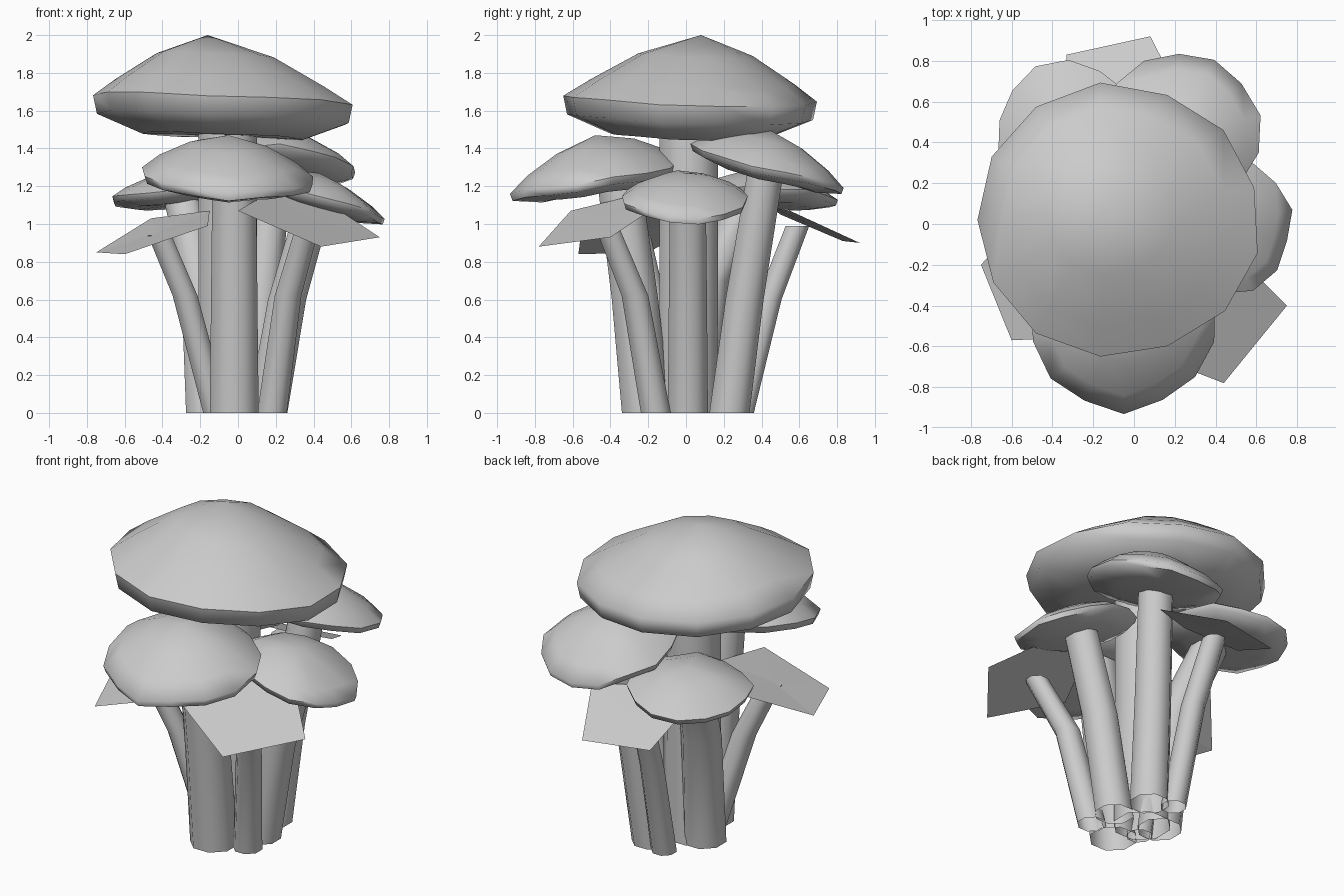
import bpy, bmesh, math, random
from mathutils import Vector

random.seed(4)
if "Cube" in bpy.data.objects:
    bpy.data.objects.remove(bpy.data.objects["Cube"])

grey = bpy.data.materials.new("plain_grey")
grey.use_nodes = True
colour = (0.6, 0.6, 0.6, 1)
grey.diffuse_color = colour
grey.node_tree.nodes["Principled BSDF"].inputs["Base Color"].default_value = colour


def finish(bm, name, smooth=None):
    bmesh.ops.recalc_face_normals(bm, faces=bm.faces)
    mesh = bpy.data.meshes.new(name)
    bm.to_mesh(mesh)
    bm.free()
    mesh.materials.append(grey)
    obj = bpy.data.objects.new(name, mesh)
    bpy.context.collection.objects.link(obj)
    if smooth:
        bpy.ops.object.select_all(action="DESELECT")
        obj.select_set(True)
        bpy.context.view_layer.objects.active = obj
        bpy.ops.object.shade_smooth_by_angle(angle=math.radians(smooth))


def bridge(bm, rings):
    for a, b in zip(rings, rings[1:]):
        n = len(a)
        for i in range(n):
            j = (i + 1) % n
            bm.faces.new((a[i], a[j], b[j], b[i]))


def fan(bm, ring, point):
    tip = bm.verts.new(point)
    for i in range(len(ring)):
        bm.faces.new((ring[i], ring[(i + 1) % len(ring)], tip))


def cap(name, centre, rx, ry, up, down, tilt, apex=(0, 0), sides=14, wobble=0.05, dome=(0.74, 0.35)):
    """Tilted mushroom cap: domed top, narrow rim, shallow underside."""
    c = Vector(centre)
    bm = bmesh.new()
    bumps = [(1 + random.uniform(-wobble, wobble * 0.6),
              random.uniform(-wobble, wobble) * 0.3) for _ in range(sides)]
    # (radius, height, how far the ring follows the apex)
    profile = [(0.45, up * dome[0], 0.5), (0.8, up * dome[1], 0.2), (1, 0, 0),
               (0.97, -down * 0.5, 0), (0.62, -down, 0)]
    rings = []
    for r, h, follow in profile:
        ring = []
        for i, (br, bz) in enumerate(bumps):
            a = math.tau * (i + 0.5) / sides
            x = math.cos(a) * rx * r * br + apex[0] * follow
            y = math.sin(a) * ry * r * br + apex[1] * follow
            z = h + x * tilt[0] + y * tilt[1] + bz * r
            ring.append(bm.verts.new(c + Vector((x, y, z))))
        rings.append(ring)
    bridge(bm, rings)
    fan(bm, rings[0], c + Vector((apex[0], apex[1], up)))
    fan(bm, rings[-1], c + Vector((0, 0, -down * 0.97)))
    finish(bm, name, 65)


def stem(name, path, radius, taper=0.9, sides=8):
    """Hollow tube through the path points, open at the ground."""
    bm = bmesh.new()
    rings = []
    for k, p in enumerate(path):
        r = radius * (1 - (1 - taper) * k / (len(path) - 1))
        rings.append([bm.verts.new(Vector(p) + Vector((
            r * math.cos(math.tau * (i + 0.5) / sides),
            r * math.sin(math.tau * (i + 0.5) / sides), 0)))
            for i in range(sides)])
    bridge(bm, rings)
    bm.faces.new(rings[-1])
    finish(bm, name, 60)


def leaf(name, corners):
    """Thin angular leaf."""
    bm = bmesh.new()
    ring = [bm.verts.new(p) for p in corners]
    fan(bm, ring, sum((Vector(p) for p in corners), Vector()) / len(corners))
    finish(bm, name)


# Caps
cap("main_cap", (-0.08, 0.02, 1.66), 0.7, 0.67, 0.34, 0.195, (-0.04, -0.03),
    apex=(-0.08, 0.06), sides=13, wobble=0.025, dome=(0.69, 0.27))
cap("front_cap", (-0.05, -0.48, 1.25), 0.46, 0.445, 0.22, 0.08, (-0.05, 0.17))
cap("left_cap", (0.43, -0.01, 1.14), 0.345, 0.345, 0.13, 0.065, (-0.3, 0))
cap("back_cap", (0.22, 0.44, 1.31), 0.4, 0.405, 0.19, 0.07, (-0.05, -0.28))
cap("back_right_cap", (-0.32, 0.43, 1.16), 0.365, 0.37, 0.125, 0.06, (0.09, -0.08))

# Cap stems
stem("main_stem", [(-0.05, 0.01, 0), (-0.055, 0.015, 0.8), (-0.055, 0.015, 1.5)], 0.168, taper=1)
stem("front_stem", [(-0.02, -0.21, 0), (-0.02, -0.27, 0.6), (-0.02, -0.35, 1.2)], 0.14)
stem("left_stem", [(0.155, 0.01, 0), (0.26, 0.01, 0.6), (0.4, 0.01, 1.09)], 0.115)
stem("back_stem", [(0.08, 0.23, 0), (0.12, 0.31, 0.6), (0.19, 0.42, 1.27)], 0.115)
stem("back_right_stem", [(-0.155, 0.04, 0), (-0.19, 0.12, 0.7), (-0.29, 0.33, 1.13)], 0.13, taper=0.85)

# Leaf stems
stem("front_left_leaf_stem", [(0.18, -0.16, 0), (0.265, -0.27, 0.62), (0.37, -0.42, 0.99)], 0.085, taper=0.8)
stem("front_right_leaf_stem", [(-0.115, -0.09, 0), (-0.28, -0.18, 0.62), (-0.415, -0.25, 0.94)], 0.075)
stem("back_leaf_stem", [(-0.05, 0.29, 0), (-0.07, 0.44, 0.6), (-0.1, 0.59, 0.99)], 0.075)

# Leaves
leaf("front_left_leaf", [(0.44, -0.78, 0.88), (0.75, -0.4, 0.93), (0.45, -0.1, 1.13),
                         (0.17, -0.2, 1.17), (0, -0.61, 1.07)])
leaf("front_right_leaf", [(-0.75, -0.2, 0.85), (-0.6, -0.57, 0.84), (-0.16, -0.55, 0.99),
                          (-0.15, -0.1, 1.07), (-0.46, 0.13, 1.03)])
leaf("back_leaf", [(-0.33, 0.83, 0.91), (0.08, 0.92, 0.9), (0.27, 0.55, 1.07),
                   (0, 0.45, 1.09), (-0.35, 0.5, 1.05)])
